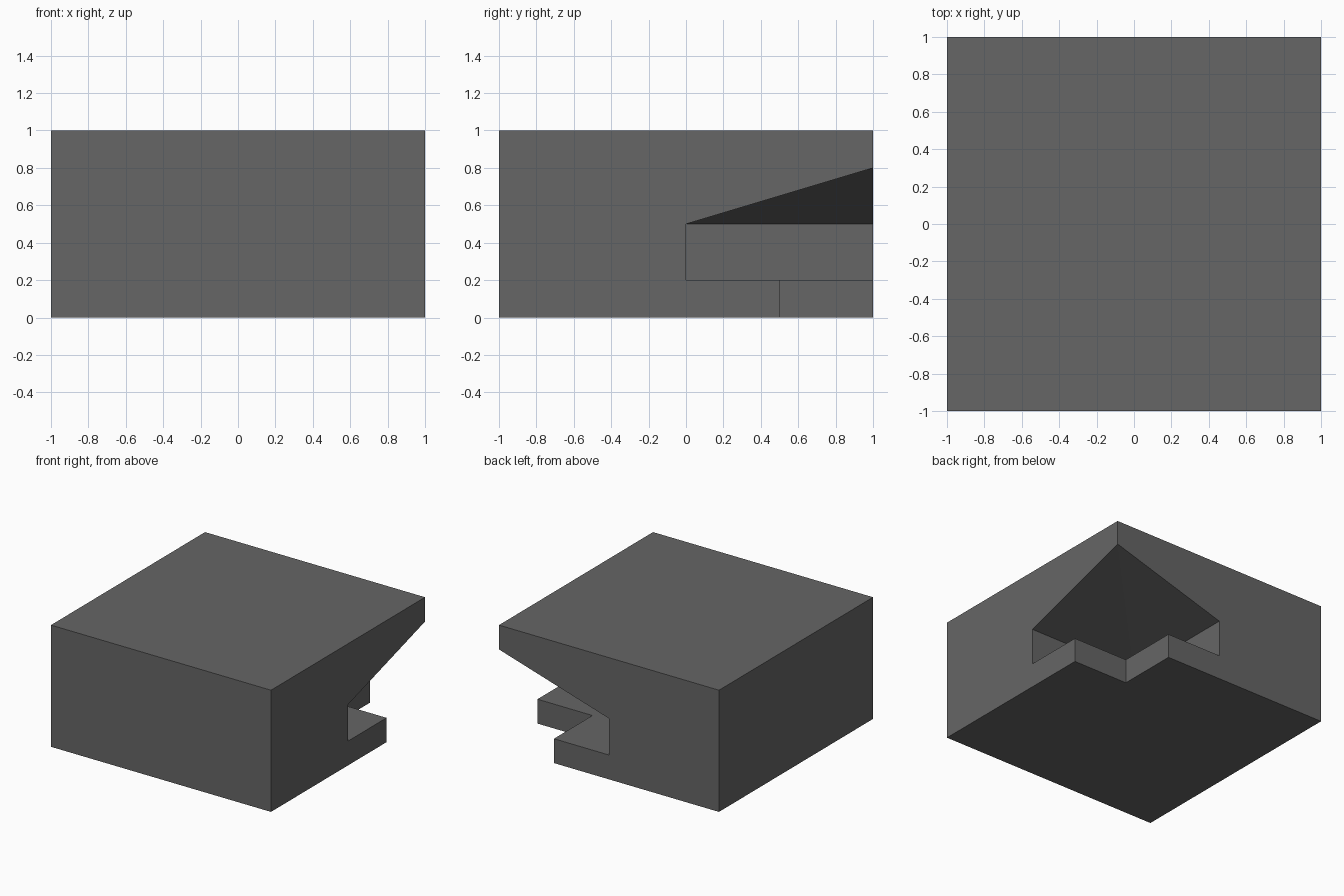
import bpy, bmesh

if "Cube" in bpy.data.objects:
    bpy.data.objects.remove(bpy.data.objects["Cube"])


def make_object(name, bm):
    bmesh.ops.recalc_face_normals(bm, faces=bm.faces)
    mesh = bpy.data.meshes.new(name)
    bm.to_mesh(mesh)
    bm.free()
    obj = bpy.data.objects.new(name, mesh)
    bpy.context.collection.objects.link(obj)
    return obj


def block(name, x, y, bottom, top):
    """Box over x and y ranges; top is a height function, split along its diagonal."""
    bm = bmesh.new()
    ring = [(x[0], y[0]), (x[1], y[0]), (x[1], y[1]), (x[0], y[1])]
    low = [bm.verts.new((px, py, bottom)) for px, py in ring]
    high = [bm.verts.new((px, py, top(px, py))) for px, py in ring]
    bm.faces.new(low[::-1])
    bm.faces.new(high[:3])
    bm.faces.new((high[0], high[2], high[3]))
    for i in range(4):
        j = (i + 1) % 4
        bm.faces.new((low[i], low[j], high[j], high[i]))
    return make_object(name, bm)


# Main block
body = block("notched_block", (-1, 1), (-1, 1), 0, lambda x, y: 1)
grey = bpy.data.materials.new("dark grey")
grey.diffuse_color = (0.133, 0.133, 0.133, 1)
grey.use_nodes = True
grey.node_tree.nodes["Principled BSDF"].inputs["Base Color"].default_value = grey.diffuse_color
body.data.materials.append(grey)

# Corner cavity with a ceiling rising to the outer corner, and the small floor notch
cutters = [
    block("cavity_cutter", (0, 1.2), (0, 1.2), 0.2, lambda x, y: 0.5 + 0.3 * min(x, y)),
    block("floor_notch_cutter", (0.5, 1.3), (0.5, 1.3), -0.1, lambda x, y: 0.3),
]
bpy.context.view_layer.objects.active = body
for cutter in cutters:
    mod = body.modifiers.new(cutter.name, 'BOOLEAN')
    mod.operation = 'DIFFERENCE'
    mod.solver = 'EXACT'
    mod.object = cutter
    bpy.ops.object.modifier_apply(modifier=mod.name)
for cutter in cutters:
    bpy.data.objects.remove(cutter, do_unlink=True)

# Keep the single colour on every face
for poly in body.data.polygons:
    poly.material_index = 0
